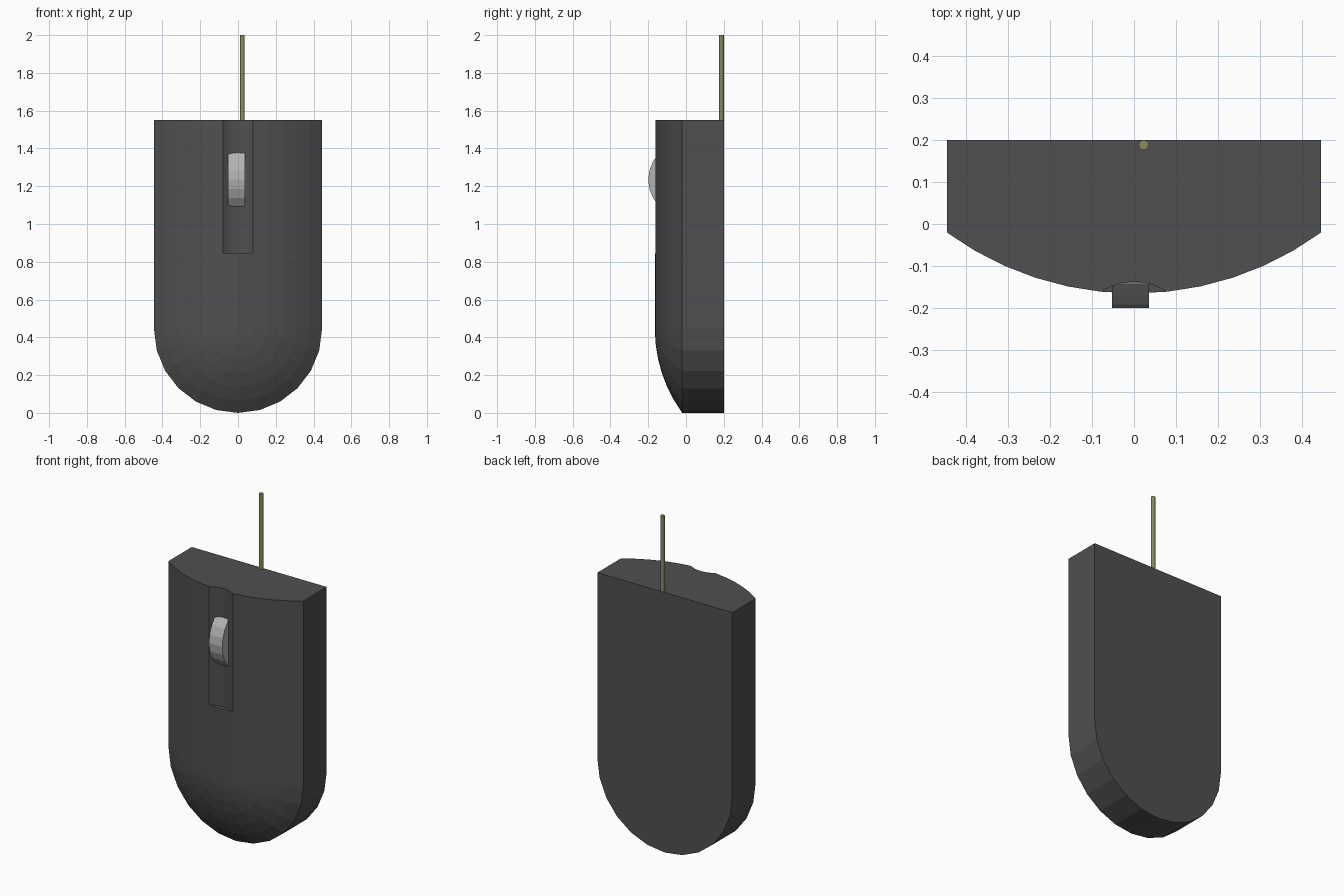
import bpy, bmesh, math
from mathutils import Matrix

if "Cube" in bpy.data.objects:
    bpy.data.objects.remove(bpy.data.objects["Cube"])

W, H = 0.445, 1.55            # half width (also end radius) and body height
RIM, FRONT, BACK = -0.02, -0.165, 0.2


def material(name, rgb):
    m = bpy.data.materials.new(name)
    m.diffuse_color = (*rgb, 1)
    m.use_nodes = True
    m.node_tree.nodes["Principled BSDF"].inputs["Base Color"].default_value = m.diffuse_color
    return m


def add_object(name, bm, mat=None):
    bmesh.ops.recalc_face_normals(bm, faces=bm.faces)
    me = bpy.data.meshes.new(name)
    bm.to_mesh(me)
    bm.free()
    ob = bpy.data.objects.new(name, me)
    bpy.context.collection.objects.link(ob)
    if mat:
        me.materials.append(mat)
    return ob


def cylinder(name, center, radius, length, sides, axis='Z', mat=None):
    bm = bmesh.new()
    rot = Matrix.Rotation(math.pi / 2, 4, 'Y') if axis == 'X' else Matrix()
    bmesh.ops.create_cone(bm, cap_ends=True, segments=sides, radius1=radius, radius2=radius,
                          depth=length, matrix=Matrix.Translation(center) @ rot)
    return add_object(name, bm, mat)


dark = material("dark_grey", (0.08, 0.08, 0.08))
light = material("light_grey", (0.45, 0.45, 0.45))
olive = material("olive", (0.26, 0.26, 0.11))

# Body: U-shaped loops from the domed front centre, over the rim, to the back centre
sag = RIM - FRONT
R = (W * W + sag * sag) / (2 * sag)
half = math.asin(W / R)
profile = [(R * math.sin(half * i / 6), FRONT + R - R * math.cos(half * i / 6)) for i in range(7)]
profile += [(W, BACK), (0, BACK)]

bm = bmesh.new()
loops = []
for r, y in profile:
    pts = [(-r, y, H)]
    for k in range(13):
        a = math.radians(-90 + 15 * k)
        pts.append((r * math.sin(a), y, W - r * math.cos(a)))
    pts.append((r, y, H))
    loops.append([bm.verts.new(p) for p in pts])
for a, b in zip(loops, loops[1:]):
    for j in range(len(a) - 1):
        bm.faces.new((a[j], a[j + 1], b[j + 1], b[j]))
bmesh.ops.remove_doubles(bm, verts=bm.verts, dist=1e-5)
bmesh.ops.holes_fill(bm, edges=[e for e in bm.edges if e.is_boundary], sides=0)
bmesh.ops.dissolve_limit(bm, angle_limit=0.002, verts=bm.verts, edges=bm.edges)
body = add_object("mouse_body", bm, dark)

# Rounded groove cut into the front, open at the top
cutter = cylinder("groove_cutter", (0, -0.2775, 1.2725), 0.1405, 0.855, 32, mat=dark)
mod = body.modifiers.new("groove", 'BOOLEAN')
mod.operation = 'DIFFERENCE'
mod.solver = 'EXACT'
mod.object = cutter
bpy.context.view_layer.objects.active = body
bpy.ops.object.modifier_apply(modifier=mod.name)
bpy.data.objects.remove(cutter)

# Scroll wheel, mostly sunk into the body
cylinder("scroll_wheel", (-0.008, -0.004, 1.235), 0.196, 0.088, 24, 'X', light)

# Cable
cylinder("cable", (0.023, 0.188, 1.75), 0.012, 0.5, 12, mat=olive)
